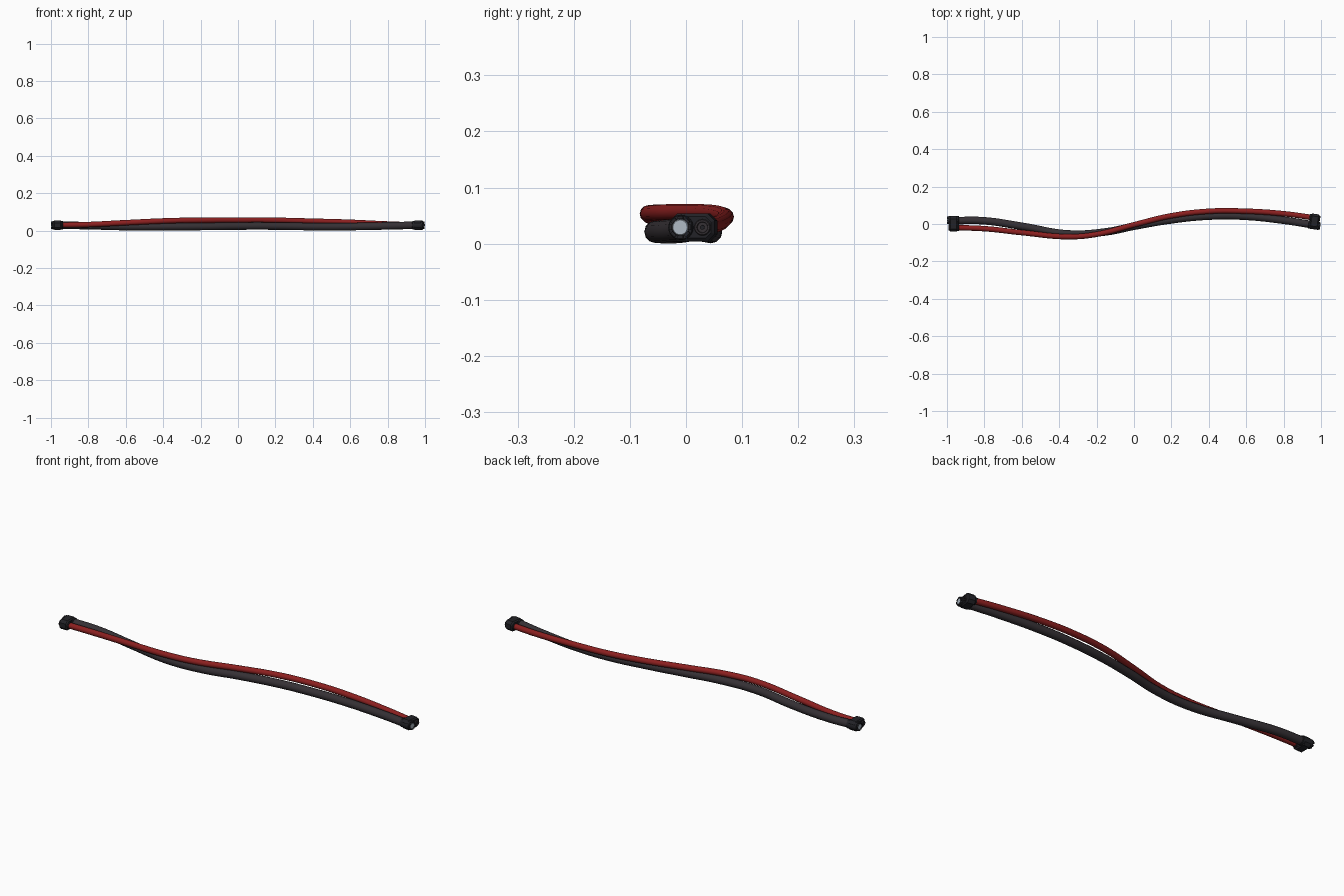
import bpy, bmesh, math
from mathutils import Matrix, Vector

if "Cube" in bpy.data.objects:
    bpy.data.objects.remove(bpy.data.objects["Cube"])


def mat(name, r, g, b):
    m = bpy.data.materials.new(name)
    m.diffuse_color = (r, g, b, 1)
    m.use_nodes = True
    m.node_tree.nodes["Principled BSDF"].inputs["Base Color"].default_value = m.diffuse_color
    return m


GREY = mat("dark rubber", 0.036, 0.030, 0.035)
RED = mat("red rubber", 0.26, 0.014, 0.014)
BLACK = mat("black plastic", 0.016, 0.016, 0.020)
STEEL = mat("steel contact", 0.42, 0.48, 0.55)


def cable(name, pts, radius, material):
    """Round tube through the given points."""
    cu = bpy.data.curves.new(name, 'CURVE')
    cu.dimensions = '3D'
    cu.bevel_depth = radius
    cu.bevel_resolution = 4
    cu.resolution_u = 8
    cu.use_fill_caps = True
    sp = cu.splines.new('BEZIER')
    sp.bezier_points.add(len(pts) - 1)
    for bp, p in zip(sp.bezier_points, pts):
        bp.co = p
        bp.handle_left_type = bp.handle_right_type = 'AUTO'
    sp.use_smooth = True
    cu.materials.append(material)
    ob = bpy.data.objects.new(name, cu)
    bpy.context.collection.objects.link(ob)
    return ob


def finish(name, bm, material, place, smooth=True):
    bmesh.ops.recalc_face_normals(bm, faces=bm.faces)
    me = bpy.data.meshes.new(name)
    bm.to_mesh(me)
    bm.free()
    me.materials.append(material)
    ob = bpy.data.objects.new(name, me)
    ob.matrix_world = place
    bpy.context.collection.objects.link(ob)
    if smooth:
        bpy.ops.object.select_all(action='DESELECT')
        ob.select_set(True)
        bpy.context.view_layer.objects.active = ob
        bpy.ops.object.shade_smooth_by_angle(angle=math.radians(35))
    return ob


def lathe(name, profile, y, material, place, n=24):
    """Turn (x, radius) profile around the local x axis at offset y."""
    bm = bmesh.new()
    vs = [bm.verts.new((x, y, r)) for x, r in profile]
    es = [bm.edges.new(p) for p in zip(vs, vs[1:])]
    bmesh.ops.spin(bm, geom=vs + es, cent=(0, y, 0), axis=(1, 0, 0),
                   angle=2 * math.pi, steps=n, use_duplicate=False)
    bmesh.ops.remove_doubles(bm, verts=bm.verts, dist=1e-5)
    return finish(name, bm, material, place)


def block(name, size, loc, bevel, material, place):
    bm = bmesh.new()
    bmesh.ops.create_cube(bm, size=1, matrix=Matrix.Translation(loc) @ Matrix.Diagonal((*size, 1)))
    long_edges = [e for e in bm.edges if abs((e.verts[0].co - e.verts[1].co).x) > size[0] * 0.9]
    bmesh.ops.bevel(bm, geom=long_edges, offset=bevel, segments=1, affect='EDGES')
    ends = [f for f in bm.faces if abs(f.normal.x) > 0.9]
    rim = {e for f in ends for e in f.edges}
    bmesh.ops.bevel(bm, geom=list(rim), offset=0.006, segments=1, affect='EDGES')
    return finish(name, bm, material, place, smooth=False)


# cables
cable("main_cable", [(-0.97, 0.018, 0.029), (-0.8, 0.017, 0.026), (-0.6, -0.012, 0.021),
                     (-0.35, -0.053, 0.021), (-0.15, -0.042, 0.022), (0, -0.012, 0.024),
                     (0.2, 0.022, 0.024), (0.4, 0.042, 0.021), (0.58, 0.042, 0.021),
                     (0.8, 0.020, 0.025), (0.965, -0.006, 0.029)], 0.020, GREY)
cable("red_cable", [(-0.97, -0.019, 0.029), (-0.8, -0.025, 0.032), (-0.6, -0.046, 0.042),
                    (-0.35, -0.068, 0.053), (-0.2, -0.055, 0.055), (0, -0.004, 0.056),
                    (0.2, 0.044, 0.055), (0.4, 0.068, 0.050), (0.58, 0.069, 0.045),
                    (0.8, 0.055, 0.035), (0.965, 0.033, 0.029)], 0.0145, RED)

# connectors: local +x points out of the cable end
for side, loc, ang in (("left", (-0.965, 0.001, 0.029), math.pi),
                       ("right", (0.965, 0.013, 0.029), math.radians(-8))):
    M = Matrix.Translation(loc) @ Matrix.Rotation(ang, 4, 'Z')
    block(side + "_connector_body", (0.046, 0.080, 0.050), Vector((0, 0.001, 0)), 0.013, BLACK, M)
    # large socket: collar, contact disc and ring of teeth
    lathe(side + "_collar", [(0.0, 0.0225), (0.026, 0.0225), (0.028, 0.021), (0.028, 0.0)],
          -0.019, BLACK, M)
    lathe(side + "_contact", [(0.02, 0.0145), (0.031, 0.0145), (0.033, 0.013), (0.033, 0)],
          -0.019, STEEL, M)
    bm = bmesh.new()
    for k in range(8):
        R = Matrix.Translation((0, -0.019, 0)) @ Matrix.Rotation(k * math.pi / 4, 4, 'X')
        bmesh.ops.create_cube(bm, size=1, matrix=R @ Matrix.Translation((0.029, 0, 0.017))
                              @ Matrix.Diagonal((0.010, 0.010, 0.005, 1)))
    finish(side + "_collar_teeth", bm, BLACK, M, smooth=False)
    # small socket: raised rim with a recessed centre pin
    lathe(side + "_small_socket", [(0.0, 0.0145), (0.026, 0.0145), (0.028, 0.013),
                                   (0.028, 0.010), (0.024, 0.009), (0.024, 0)], 0.020, GREY, M)
    lathe(side + "_small_pin", [(0.02, 0.004), (0.028, 0.004), (0.028, 0)], 0.020, BLACK, M, 12)
    # strain reliefs behind the body
    lathe(side + "_main_relief", [(0, 0.0225), (-0.028, 0.0225), (-0.030, 0.019)], -0.019, BLACK, M)
    lathe(side + "_red_relief", [(0, 0.0175), (-0.028, 0.0175), (-0.030, 0.014)], 0.020, BLACK, M)
